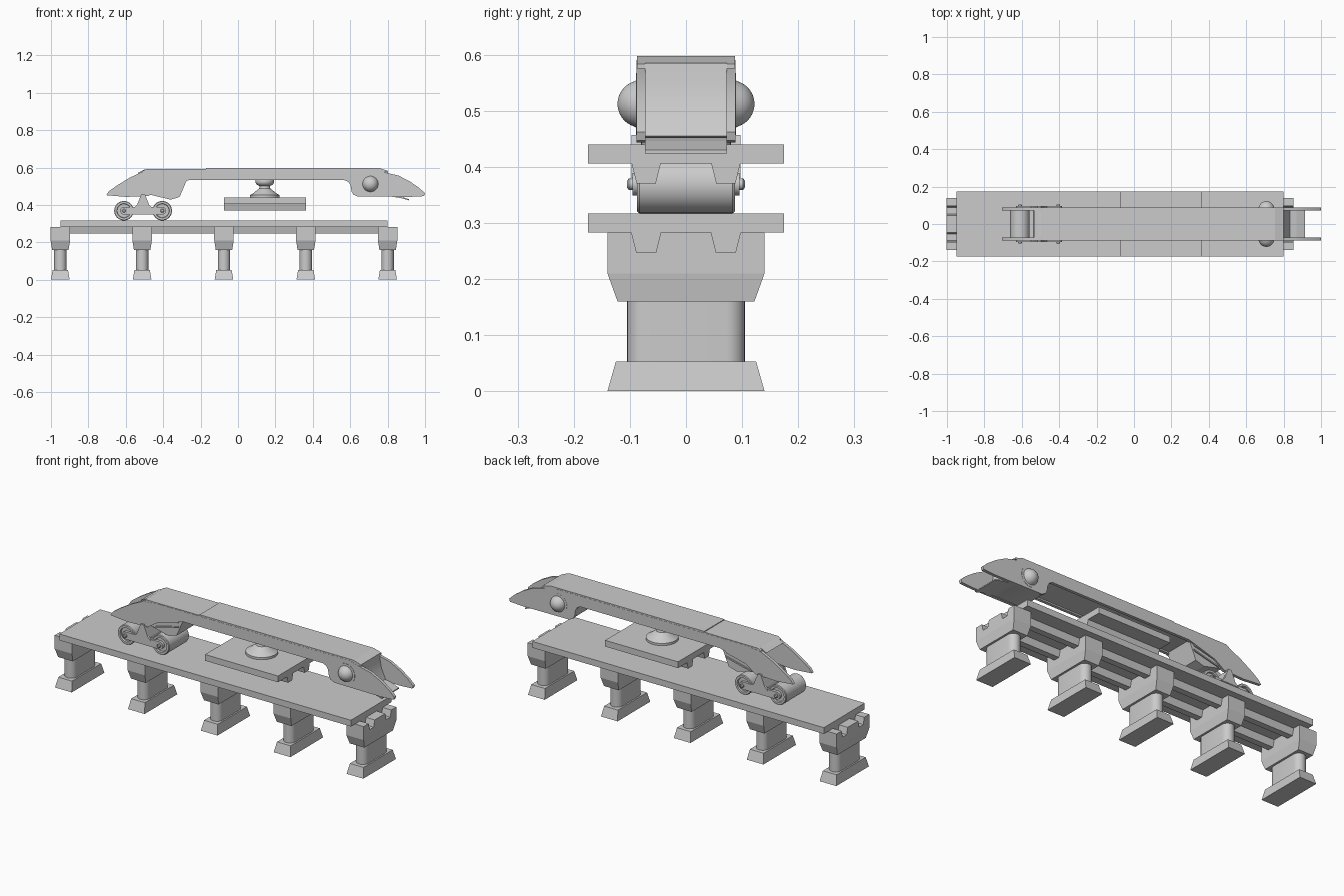
import bpy, bmesh, math
from mathutils import Matrix, Vector

if "Cube" in bpy.data.objects:
    bpy.data.objects.remove(bpy.data.objects["Cube"])


def finish(name, bm, smooth=False):
    bmesh.ops.recalc_face_normals(bm, faces=bm.faces)
    me = bpy.data.meshes.new(name)
    bm.to_mesh(me)
    bm.free()
    if smooth:
        me.polygons.foreach_set("use_smooth", [True] * len(me.polygons))
        me.set_sharp_from_angle(angle=math.radians(35))
    ob = bpy.data.objects.new(name, me)
    bpy.context.collection.objects.link(ob)
    return ob


def prism(name, pts, a, b, axis="y", smooth=False):
    """Extrude a closed profile from a to b: (x,z) along y, (y,z) along x, (x,y) along z."""
    place = {"y": lambda p, t: (p[0], t, p[1]),
             "x": lambda p, t: (t, p[0], p[1]),
             "z": lambda p, t: (p[0], p[1], t)}[axis]
    bm = bmesh.new()
    face = bm.faces.new([bm.verts.new(place(p, a)) for p in pts])
    ext = bmesh.ops.extrude_face_region(bm, geom=[face])
    vs = [g for g in ext["geom"] if isinstance(g, bmesh.types.BMVert)]
    bmesh.ops.translate(bm, verts=vs, vec=Vector(place((0, 0), b - a)))
    return finish(name, bm, smooth)


def frustum(name, x, low, high):
    """Tapered block between two (half x, half y, z) rectangles."""
    bm = bmesh.new()
    bmesh.ops.create_cube(bm, size=2)
    for v in bm.verts:
        hx, hy, z = high if v.co.z > 0 else low
        v.co = (x + v.co.x * hx, v.co.y * hy, z)
    return finish(name, bm)


def lathe(name, prof, origin, axis="z", n=40):
    """Spin a (radius, height) profile round the z or y axis."""
    bm = bmesh.new()
    rings = []
    for r, h in prof:
        rings.append([bm.verts.new((r * math.cos(2 * math.pi * i / n),
                                    r * math.sin(2 * math.pi * i / n), h)) for i in range(n)])
    for lo, hi in zip(rings, rings[1:]):
        for i in range(n):
            bm.faces.new((lo[i], lo[(i + 1) % n], hi[(i + 1) % n], hi[i]))
    bm.faces.new(rings[0])
    bm.faces.new(rings[-1])
    if axis == "y":
        bm.transform(Matrix.Rotation(math.radians(-90), 4, "X"))
    bm.transform(Matrix.Translation(origin))
    return finish(name, bm, True)


def deck(name, x0, x1, z):
    """Track slab with two trapezoid ribs below."""
    pts = [(-.175, z + .034), (-.175, z)]
    pts += [(-.097, z), (-.088, z - .036), (-.054, z - .036), (-.045, z)]
    pts += [(-y, h) for y, h in reversed(pts)]
    prism(name, pts, x0, x1, "x")


# Pillars: foot, rounded shaft, tapered collar, notched head
xs = [-.95, -.5125, -.075, .3625, .80]
notch = [(-.14, .21), (-.14, .283), (-.097, .283), (-.088, .247), (-.054, .247), (-.045, .283)]
notch += [(-y, z) for y, z in reversed(notch)]
for x in xs:
    frustum("pillar_foot", x, (.05, .14, 0), (.041, .125, .053))
    arc = [math.pi * i / 12 for i in range(13)]
    oval = [(x + .033 * math.cos(t), .072 + .033 * math.sin(t)) for t in arc]
    oval += [(x - .033 * math.cos(t), -.072 - .033 * math.sin(t)) for t in arc]
    prism("pillar_shaft", oval, .05, .162, "z", True)
    frustum("pillar_collar", x, (.044, .122, .16), (.052, .14, .21))
    prism("pillar_head", notch, x - .052, x + .052, "x")

# Four track spans, and one span carried in the air
for x0, x1 in zip(xs, xs[1:]):
    deck("track_span", x0, x1, .283)
deck("carried_span", -.075, .3625, .406)

# Swivel mount on the carried span
lathe("swivel_mount", [(.08, .438), (.08, .452), (.065, .46), (.055, .468), (.03, .487),
                       (.027, .50), (.045, .51), (.05, .52), (.05, .532), (.042, .55)],
      (.143, 0, 0))

# Arm side plates
plate = [(-.705, .452), (-.69, .473), (-.65, .502), (-.58, .545), (-.51, .578), (-.43, .588),
         (.73, .59), (.77, .578), (.86, .556), (.92, .525), (.97, .49), (1, .462), (.995, .447),
         (.92, .443), (.64, .445), (.617, .455), (.607, .472), (.602, .505), (.59, .524),
         (.57, .532), (-.265, .532), (-.42, .487), (-.48, .447), (-.60, .443)]
for s in (-1, 1):
    prism("arm_side_plate", plate, s * .072, s * .088, smooth=True)

# Arm core between the plates, with a scooped right end
core = [(-.535, .572), (-.50, .59), (.80, .585), (.803, .55), (.81, .51), (.835, .455),
        (.82, .447), (.64, .447), (.619, .457), (.609, .474), (.604, .507), (.59, .527),
        (.57, .54), (-.265, .54), (-.42, .49)]
prism("arm_core", core, -.073, .073, smooth=True)
prism("arm_top_cover", [(-.51, .582), (-.49, .592), (-.17, .593), (-.17, .597), (.755, .597),
                        (.80, .583), (.80, .575), (-.51, .575)], -.087, .087)
prism("arm_lip", [(.80, .455), (.838, .452), (.87, .446), (.915, .43), (.915, .424),
                  (.87, .437), (.80, .447)], -.073, .073)

# Slanted strut above the rear roller, with raised side ribs
prism("rear_strut", [(-.47, .455), (-.36, .428), (-.312, .443), (-.272, .537), (-.40, .50)],
      -.08, .08)
for s in (-1, 1):
    for dz in (0, .027):
        prism("strut_rib", [(-.45, .452 + dz), (-.30, .488 + dz), (-.298, .496 + dz),
                            (-.45, .459 + dz)], s * .078, s * .086)

# Side pivots: collar ring and domed cap
for s in (-1, 1):
    dome = [(.055, 0), (.055, .003), (.042, .003)]
    dome += [(max(.0005, .042 * math.cos(a)), .08 - .086 + .042 * math.sin(a))
             for a in [math.radians(d) for d in range(18, 91, 8)]]
    lathe("pivot_dome", [(r, s * h) for r, h in dome], (.708, s * .086, 0.512), "y")

# Bogie rollers with recessed ends and axles
for x in (-.61, -.405):
    lathe("bogie_roller", [(.036, -.078), (.038, -.087), (.049, -.087), (.052, -.083),
                           (.052, .083), (.049, .087), (.038, .087), (.036, .078)],
          (x, 0, .369), "y")
    lathe("bogie_axle", [(.006, -.105), (.010, -.102), (.010, .102), (.006, .105)],
          (x, 0, .369), "y", 20)

# Bogie side frames: eyed bar and hanger bracket
for s in (-1, 1):
    ends = [math.radians(-90 + 15 * i) for i in range(13)]
    bar = [(-.405 + .02 * math.cos(t), .369 + .02 * math.sin(t)) for t in ends]
    bar += [(-.61 - .02 * math.cos(t), .369 - .02 * math.sin(t)) for t in ends]
    prism("bogie_bar", bar, s * .080, s * .095, smooth=True)
    prism("bogie_hanger", [(-.56, .38), (-.54, .40), (-.517, .457), (-.498, .457), (-.475, .40),
                           (-.455, .38)], s * .085, s * .097)
prism("bogie_crossbeam", [(-.54, .35), (-.54, .39), (-.518, .45), (-.497, .45), (-.475, .39),
                          (-.475, .35)], -.086, .086)
